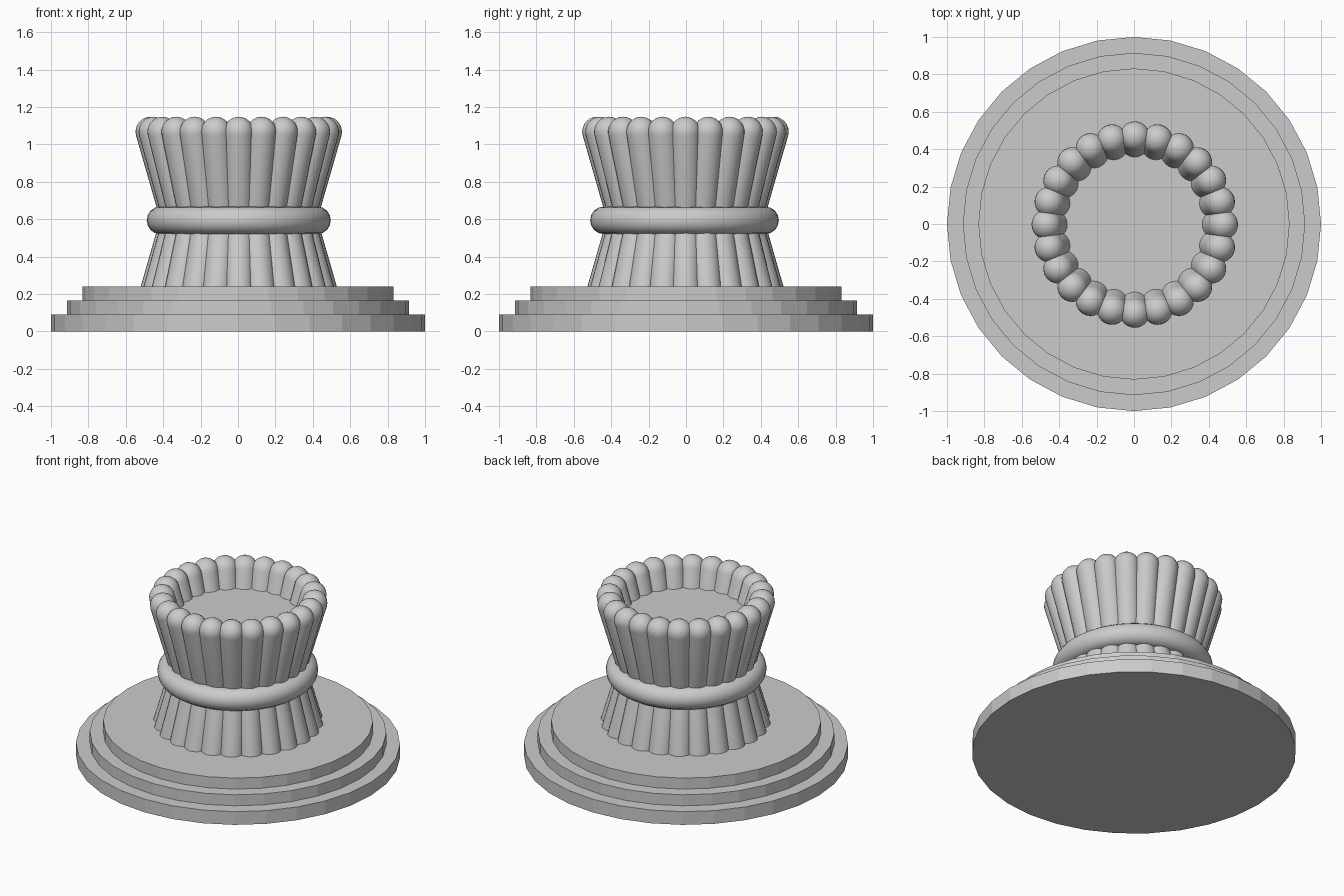
import bpy, bmesh
from math import sin, cos, pi, radians
from mathutils import Matrix

if "Cube" in bpy.data.objects:
    bpy.data.objects.remove(bpy.data.objects["Cube"])


def finish(name, bm, smooth=False):
    bmesh.ops.recalc_face_normals(bm, faces=bm.faces)
    for f in bm.faces:
        f.smooth = smooth
    me = bpy.data.meshes.new(name)
    bm.to_mesh(me)
    bm.free()
    ob = bpy.data.objects.new(name, me)
    bpy.context.collection.objects.link(ob)
    return ob


def disc(name, r_low, r_high, z0, z1, sides=32):
    bm = bmesh.new()
    bmesh.ops.create_cone(bm, cap_ends=True, segments=sides, radius1=r_low,
                          radius2=r_high, depth=z1 - z0,
                          matrix=Matrix.Translation((0, 0, (z0 + z1) / 2)))
    return finish(name, bm)


def add_lathe(bm, profile, matrix, sides, closed=False):
    # revolve (radius, height) points round the local z axis
    rings = []
    for r, z in profile:
        if r < 1e-5:
            rings.append([bm.verts.new(matrix @ Matrix.Translation((0, 0, z)).translation)])
        else:
            rings.append([bm.verts.new((matrix @ Matrix.Translation(
                (r * cos(2 * pi * i / sides), r * sin(2 * pi * i / sides), z))).translation)
                for i in range(sides)])
    pairs = list(zip(rings, rings[1:])) + ([(rings[-1], rings[0])] if closed else [])
    for a, b in pairs:
        for i in range(sides):
            j = (i + 1) % sides
            if len(b) == 1:
                bm.faces.new((a[i], a[j], b[0]))
            else:
                bm.faces.new((a[i], a[j], b[j], b[i]))


def rods(name, top_r, top_z, tilt, length, radius=0.08, count=24):
    # round-ended rods leaning outward in a circle
    profile = [(radius, -length)] + [
        (radius * cos(a), radius * sin(a)) for a in (k * pi / 12 for k in range(7))]
    bm = bmesh.new()
    for k in range(count):
        m = (Matrix.Translation((0.004, -0.003, 0)) @ Matrix.Rotation(2 * pi * k / count, 4, 'Z')
             @ Matrix.Translation((top_r, 0, top_z)) @ Matrix.Rotation(tilt, 4, 'Y'))
        add_lathe(bm, profile, m, 24)
    return finish(name, bm, True)


# stepped base
disc("base_bottom_step", 1.0, 1.0, 0, 0.09)
disc("base_middle_step", 0.915, 0.915, 0.09, 0.165)
disc("base_top_step", 0.832, 0.832, 0.165, 0.24)

# flared bundle of rods above and below the waist
LEAN = radians(16)
rods("upper_rods", 0.472, 1.068, LEAN, 0.49)
rods("lower_rods", 0.472, 0.132, pi - LEAN, 0.49)

# solid core forming the recessed top
disc("core", 0.31, 0.42, 0.6, 0.97, 48)

# band tied round the waist
bm = bmesh.new()
band = [(0.427 + 0.07 * cos(2 * pi * k / 16), 0.073 * sin(2 * pi * k / 16)) for k in range(16)]
place = Matrix.Translation((0.004, -0.008, 0.594)) @ Matrix.Diagonal((0.99, 1.015, 1, 1))
add_lathe(bm, band, place, 48, closed=True)
finish("waist_band", bm, True)
